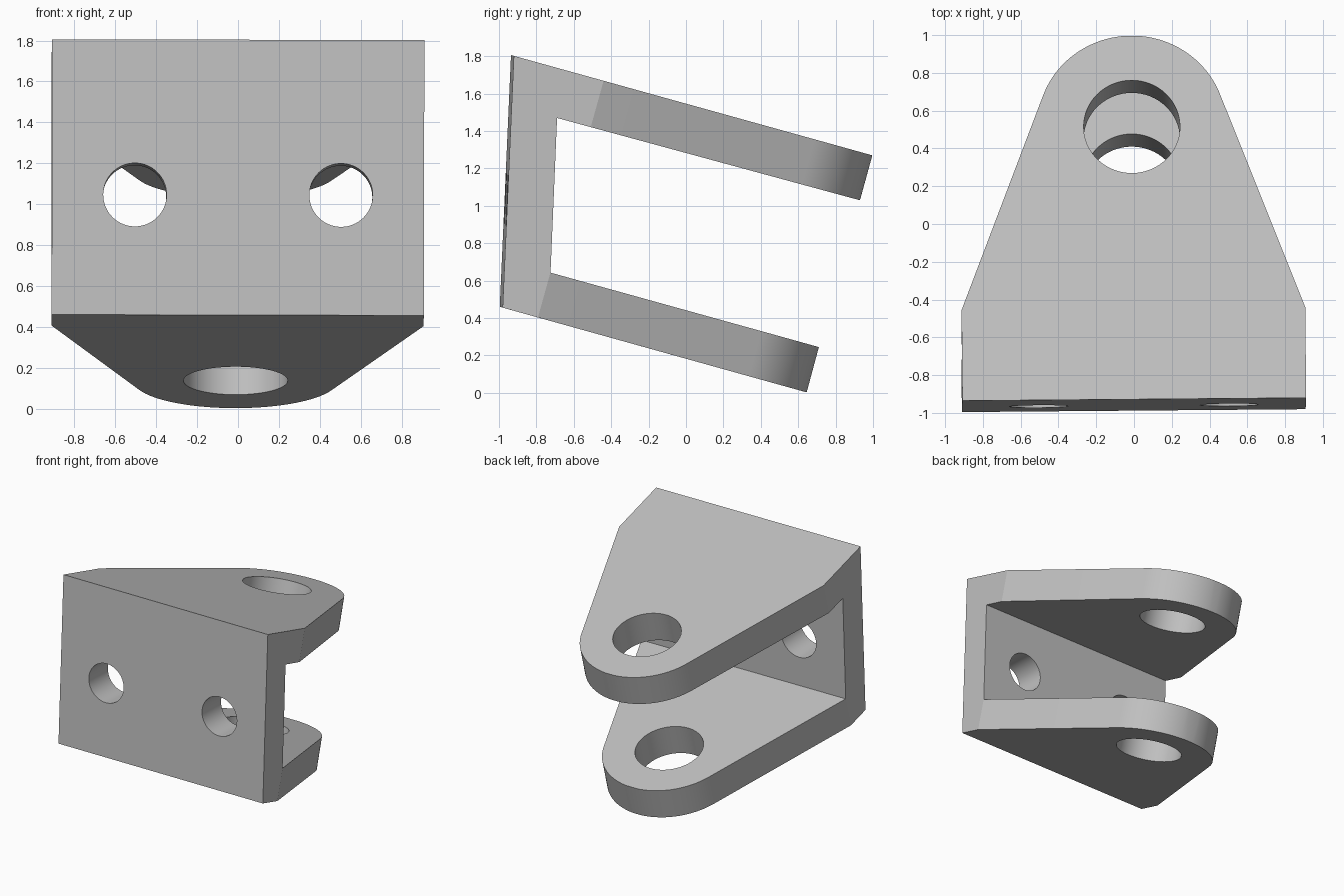
import bpy, bmesh
from math import sin, cos, atan2, acos, hypot, radians
from mathutils import Matrix, Vector

if "Cube" in bpy.data.objects:
    bpy.data.objects.remove(bpy.data.objects["Cube"], do_unlink=True)

TILT, YAW = radians(15.5), radians(0.5)
EYE = Vector((0, 0.515, 1.402))      # eye hole centre on the upper arm
EYE_R, TIP_R, HALF_W, SHOULDER = 0.255, 0.5, 0.91, -1.0

grey = bpy.data.materials.new("plain_grey")
grey.use_nodes = True
colour = (0.53, 0.53, 0.53, 1)
grey.diffuse_color = colour
grey.node_tree.nodes["Principled BSDF"].inputs["Base Color"].default_value = colour


def prism(name, outline, depth, matrix):
    """Extrude a flat outline by depth either side of its plane."""
    bm = bmesh.new()
    face = bm.faces.new([bm.verts.new((a, b, -depth)) for a, b in outline])
    new = bmesh.ops.extrude_face_region(bm, geom=[face])["geom"]
    verts = [v for v in new if isinstance(v, bmesh.types.BMVert)]
    bmesh.ops.translate(bm, verts=verts, vec=(0, 0, 2 * depth))
    bm.transform(matrix)
    bmesh.ops.recalc_face_normals(bm, faces=bm.faces[:])
    mesh = bpy.data.meshes.new(name)
    bm.to_mesh(mesh)
    bm.free()
    mesh.materials.append(grey)
    obj = bpy.data.objects.new(name, mesh)
    bpy.context.collection.objects.link(obj)
    return obj


def arc(radius, start, end, steps):
    angles = [start + (end - start) * i / steps for i in range(steps + 1)]
    return [(radius * cos(t), radius * sin(t)) for t in angles]


def combine(target, cutter, operation):
    mod = target.modifiers.new(operation.title(), 'BOOLEAN')
    mod.object, mod.operation, mod.solver = cutter, operation, 'EXACT'
    bpy.context.view_layer.objects.active = target
    bpy.ops.object.modifier_apply(modifier=mod.name)
    bpy.data.objects.remove(cutter, do_unlink=True)


# Side profile in (y, z), extruded across x
side = [(-0.988, 0.458), (0.645, 0.003), (0.71, 0.245), (-0.732, 0.645),
        (-0.697, 1.472), (0.93, 1.03), (0.996, 1.27), (-0.928, 1.804)]
across = Matrix(((0, 0, 1, 0), (1, 0, 0, 0), (0, 1, 0, 0), (0, 0, 0, 1)))
bracket = prism("clevis_bracket", side, HALF_W, across)

# Tapered plan with a round tip, square to the tilted arms
arm_frame = Matrix.Translation(EYE) @ Matrix.Rotation(-TILT, 4, 'X')
tangent = atan2(SHOULDER, HALF_W) + acos(TIP_R / hypot(SHOULDER, HALF_W))
plan = ([(HALF_W + 0.0, SHOULDER)]
        + arc(TIP_R, tangent, radians(180) - tangent, 48)
        + [(-HALF_W, SHOULDER), (-HALF_W, -3), (HALF_W, -3)])
combine(bracket, prism("plan_cutter", plan, 4, arm_frame), 'INTERSECT')

# Eye hole through both arms
circle = arc(1, 0, radians(360), 64)[:-1]
eye = [(EYE_R * a, EYE_R * b) for a, b in circle]
combine(bracket, prism("eye_cutter", eye, 3, arm_frame), 'DIFFERENCE')

# Two bolt holes, square to the leaning front wall
lean = atan2(0.06, 1.345)
bolt = [(0.155 * a, 0.155 * b) for a, b in circle]
for x in (-0.504, 0.504):
    frame = (Matrix.Translation((x, -0.962, 1.045))
             @ Matrix.Rotation(radians(90) - lean, 4, 'X'))
    combine(bracket, prism("bolt_cutter", bolt, 0.4, frame), 'DIFFERENCE')

# Slight swing about the axis of the eye holes
pivot = Matrix.Translation((0, -0.96, 1.1))
normal = Vector((0, sin(TILT), cos(TILT)))
bracket.data.transform(pivot @ Matrix.Rotation(YAW, 4, normal) @ pivot.inverted())

bpy.ops.object.select_all(action='DESELECT')
bracket.select_set(True)
bpy.context.view_layer.objects.active = bracket
bpy.ops.object.shade_smooth_by_angle(angle=radians(20))
